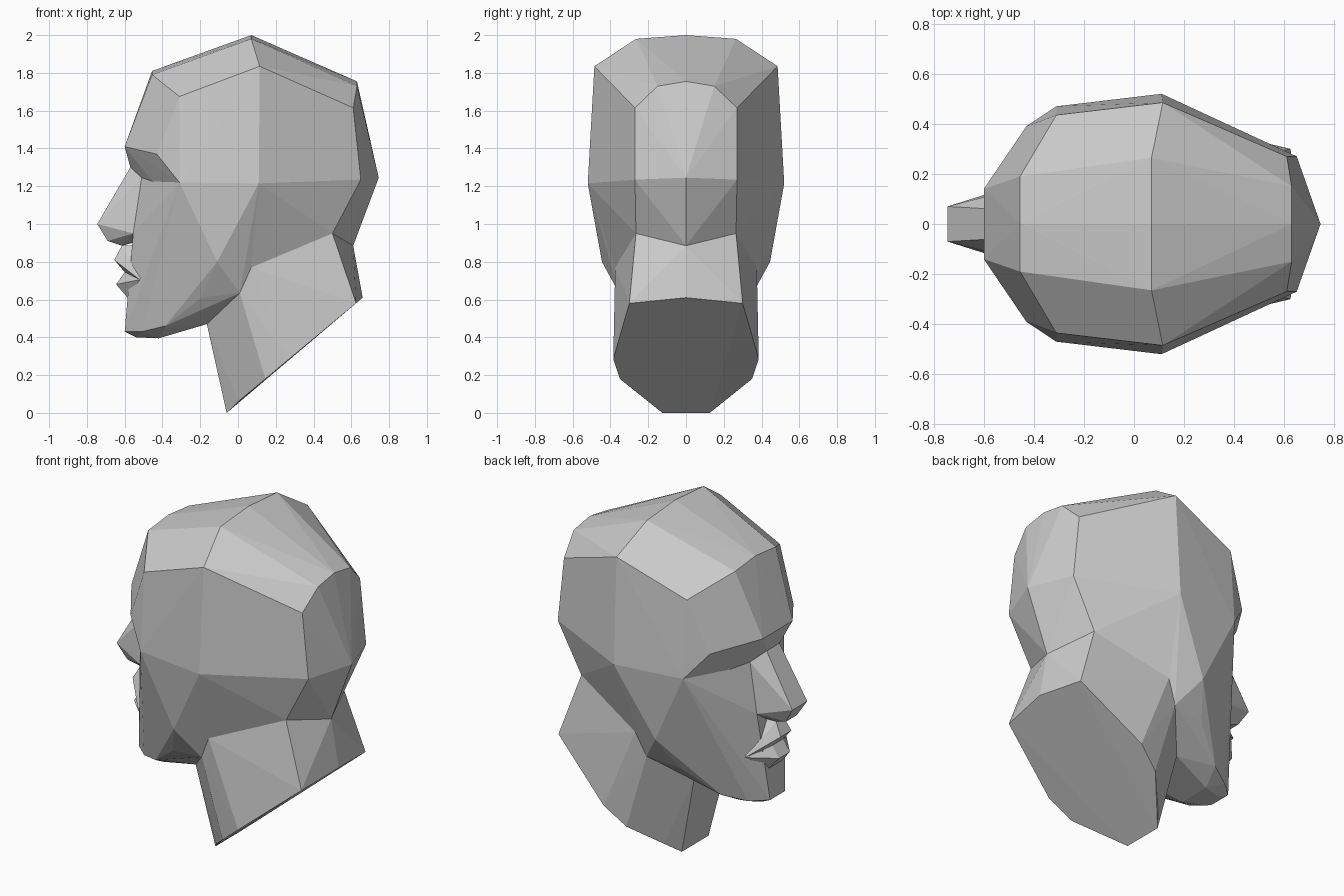
import bpy, bmesh, math

if "Cube" in bpy.data.objects:
    bpy.data.objects.remove(bpy.data.objects["Cube"])


def hull_part(name, half):
    """Faceted solid: half outline points mirrored across y, wrapped in a hull."""
    bm = bmesh.new()
    for x, y, z in half:
        for s in ((1, -1) if y else (1,)):
            bm.verts.new((x, y * s, z))
    res = bmesh.ops.convex_hull(bm, input=bm.verts[:])
    junk = {g for g in res["geom_interior"] + res["geom_unused"]
            if isinstance(g, bmesh.types.BMVert)}
    bmesh.ops.delete(bm, geom=list(junk), context="VERTS")
    bmesh.ops.dissolve_limit(bm, angle_limit=math.radians(1),
                             verts=bm.verts[:], edges=bm.edges[:])
    bmesh.ops.recalc_face_normals(bm, faces=bm.faces[:])
    mesh = bpy.data.meshes.new(name)
    bm.to_mesh(mesh)
    bm.free()
    ob = bpy.data.objects.new(name, mesh)
    bpy.context.collection.objects.link(ob)
    return ob


# Landmarks shared by neighbouring parts
eye_outer = (-.31, .47, 1.22)
eye_inner = (-.51, .13, 1.245)
bridge = (-.57, .06, 1.30)
temple = (.11, .52, 1.215)
jaw_angle = (-.11, .445, .80)
ear_base = (.07, .375, .77)
jaw_back = (.01, .355, .635)
nose_wing = (-.555, .13, .95)
nose_base = (-.615, .035, .885)
mouth_mid = (-.60, .05, .745)
mouth_corner = (-.52, .19, .705)
nape = [(.50, .265, .95), (.61, 0, .885)]

# Skull with forehead, brow ridge and back of the head
hull_part("cranium", [
    (.07, 0, 2.0), (.07, .265, 1.98), (.115, .485, 1.835), temple,
    (-.455, 0, 1.81), (-.455, .19, 1.79), (-.31, .435, 1.675),
    (-.60, .14, 1.41), (-.43, .39, 1.37), eye_outer, eye_inner, bridge,
    (.63, 0, 1.755), (.63, .15, 1.73), (.61, .27, 1.615),
    (.65, .27, 1.235), (.745, 0, 1.245),
    jaw_angle, ear_base] + nape)

# Cheeks, jaw and chin
hull_part("face", [
    eye_inner, eye_outer, temple, (-.385, .335, .99), nose_wing,
    jaw_angle, ear_base, jaw_back, (-.195, .33, .61), (-.385, .22, .46),
    (-.51, .15, .43), (-.60, .07, .43), (-.54, .06, .40), (-.42, .10, .395),
    (-.165, .16, .47), (-.585, .06, .61)])

# Nose wedge
hull_part("nose", [
    bridge, eye_inner, nose_wing, (-.745, .07, 1.0), (-.69, .05, .91),
    nose_base, (-.48, .10, .92)])

# Lips
inner = [mouth_corner, (-.48, .10, .72)]
hull_part("upper_lip", [nose_base, (-.655, .05, .81), mouth_mid,
                        (-.52, .05, .89)] + inner)
hull_part("lower_lip", [mouth_mid, (-.645, .05, .68), (-.585, .06, .61)] + inner)

# Neck with slanted cut at the bottom
hull_part("neck", nape + [
    ear_base, jaw_back, (-.165, .16, .47),
    (.66, 0, .61), (.625, .30, .58), (.27, .385, .285),
    (.145, .35, .18), (.0, .20, .06), (-.06, .125, 0)])
